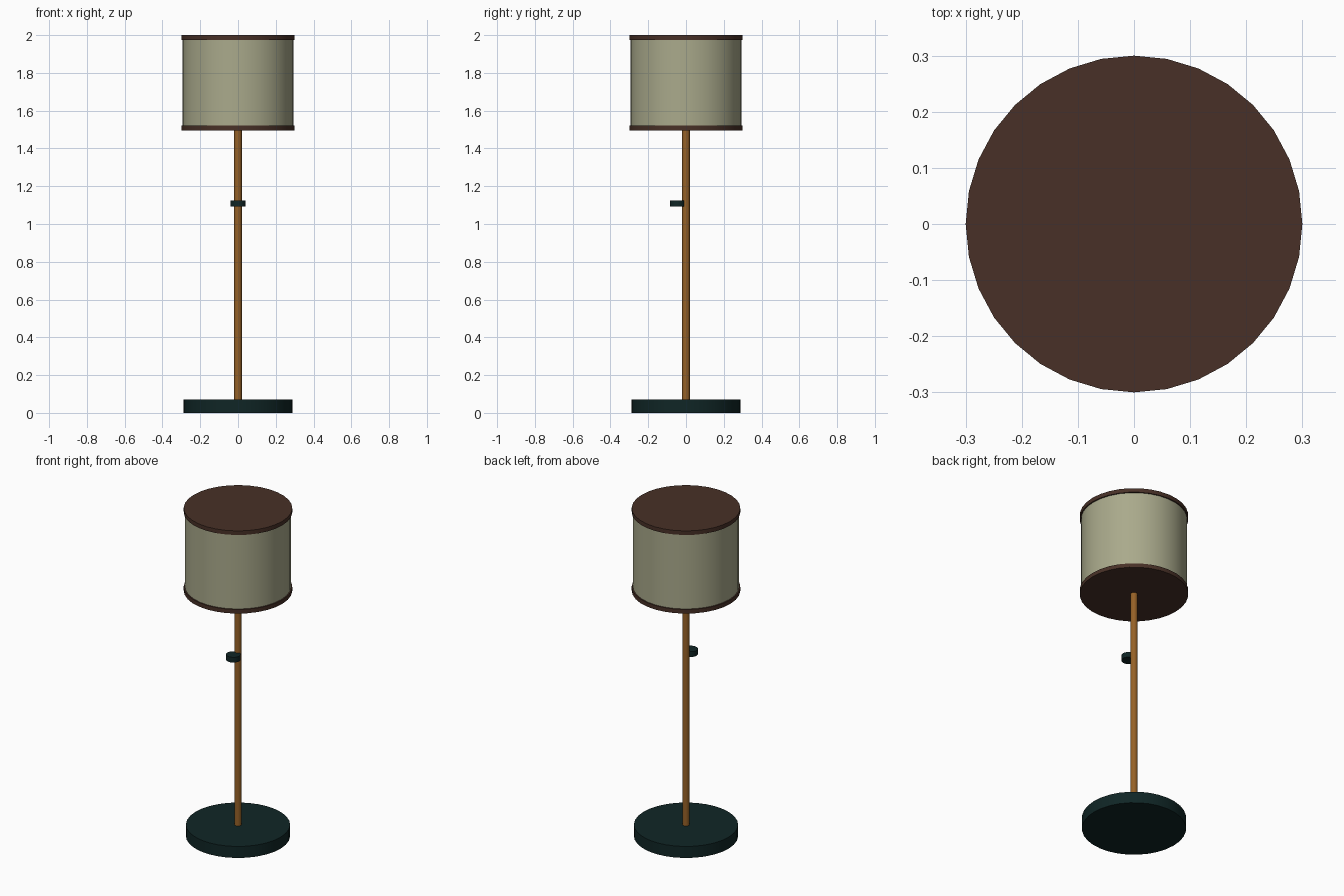
import bpy

if "Cube" in bpy.data.objects:
    bpy.data.objects.remove(bpy.data.objects["Cube"])


def material(name, rgb):
    m = bpy.data.materials.new(name)
    m.diffuse_color = (*rgb, 1.0)
    m.use_nodes = True
    m.node_tree.nodes["Principled BSDF"].inputs["Base Color"].default_value = m.diffuse_color
    return m


shade_fabric = material("beige_fabric", (0.40, 0.40, 0.26))
dark_brown = material("dark_brown", (0.065, 0.030, 0.020))
wood = material("warm_wood", (0.305, 0.120, 0.020))
dark_teal = material("dark_teal", (0.005, 0.019, 0.019))


def disc(name, radius, z0, z1, mat, y=0.0, sides=32):
    """Upright cylinder between two heights."""
    bpy.ops.mesh.primitive_cylinder_add(
        vertices=sides, radius=radius, depth=z1 - z0,
        location=(0, y, (z0 + z1) / 2))
    ob = bpy.context.object
    ob.name = name
    ob.data.materials.append(mat)
    bpy.ops.object.shade_smooth_by_angle()
    return ob


# Weighted foot and pole
disc("base", 0.288, 0.0, 0.07, dark_teal)
disc("pole", 0.02, 0.07, 1.50, wood)

# Switch knob on the front of the pole
disc("switch_knob", 0.04, 1.093, 1.125, dark_teal, y=-0.045)

# Drum shade with a trim disc at each end
disc("shade", 0.293, 1.52, 1.98, shade_fabric)
for name, z in (("lower_trim", 1.496), ("upper_trim", 1.975)):
    disc(name, 0.30, z, z + 0.025, dark_brown)
